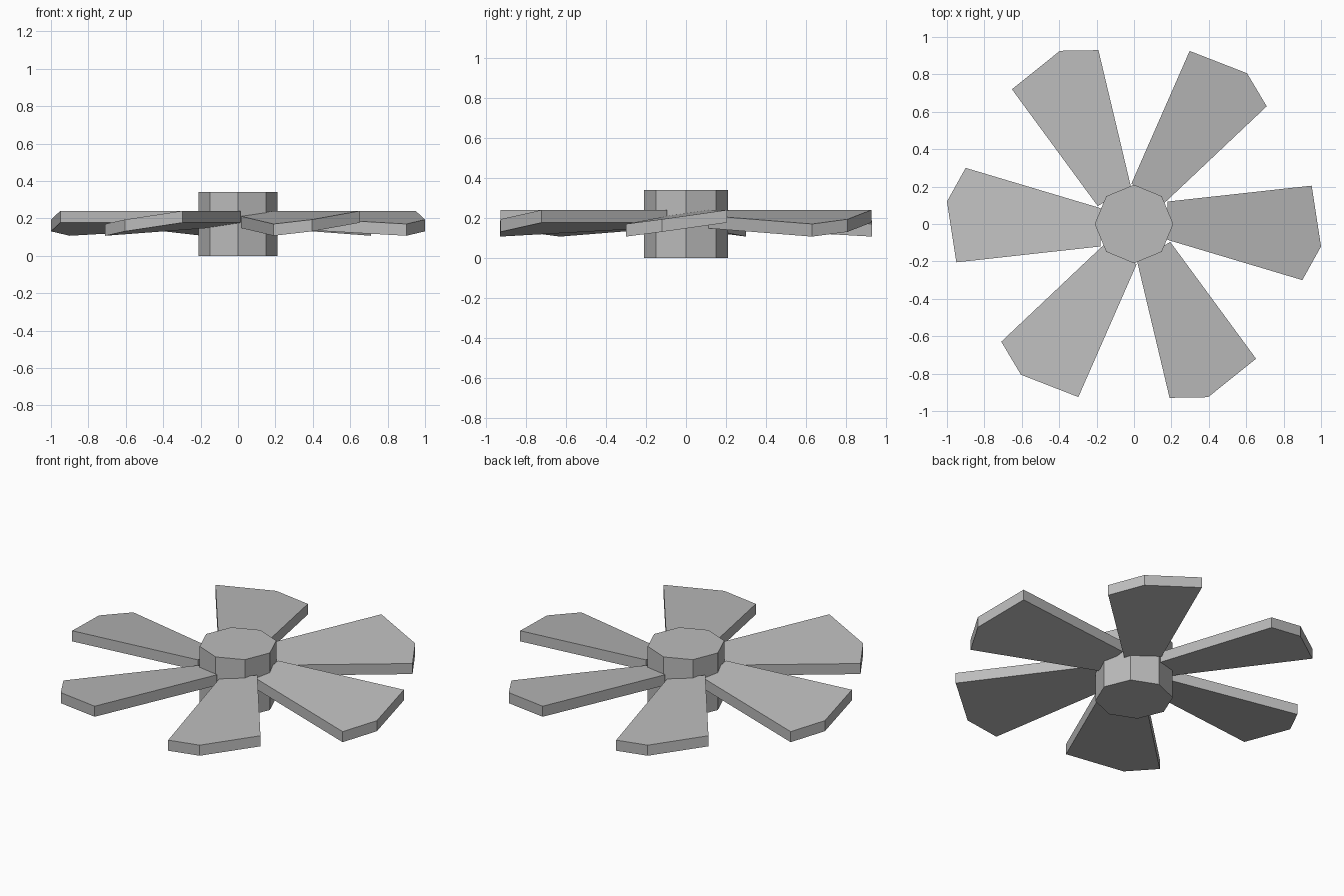
import bpy, bmesh, math
from mathutils import Matrix

if "Cube" in bpy.data.objects:
    bpy.data.objects.remove(bpy.data.objects["Cube"])

grey = bpy.data.materials.new("plain_grey")
grey.diffuse_color = (0.5, 0.5, 0.5, 1)
grey.use_nodes = True
grey.node_tree.nodes["Principled BSDF"].inputs["Base Color"].default_value = grey.diffuse_color


def prism(name, outline, top, bottom):
    """Closed prism over an outline; top and bottom give z for each (x, y)."""
    bm = bmesh.new()
    up = [bm.verts.new((x, y, top(x, y))) for x, y in outline]
    low = [bm.verts.new((x, y, bottom(x, y))) for x, y in outline]
    bm.faces.new(up)
    bm.faces.new(low[::-1])
    n = len(outline)
    for i in range(n):
        j = (i + 1) % n
        bm.faces.new((up[i], low[i], low[j], up[j]))
    bmesh.ops.recalc_face_normals(bm, faces=bm.faces)
    mesh = bpy.data.meshes.new(name)
    bm.to_mesh(mesh)
    bm.free()
    mesh.materials.append(grey)
    obj = bpy.data.objects.new(name, mesh)
    bpy.context.collection.objects.link(obj)
    return obj


# Octagonal hub
octagon = [(0.21 * math.cos(k * math.pi / 4), 0.21 * math.sin(k * math.pi / 4))
           for k in range(8)]
prism("hub", octagon, lambda x, y: 0.34, lambda x, y: 0.0)

# Pitched blade: level along its leading edge, sloping down to the trailing edge
blade_outline = [(0.18, 0.12), (0.18, -0.085), (0.90, -0.30), (1.0, -0.12), (0.95, 0.205)]


def blade_top(x, y):
    leading_y = 0.12 + (x - 0.18) * 0.11
    return 0.24 - 0.14 * (leading_y - y)


# Six blades around the hub
for k in range(6):
    blade = prism(f"blade_{k + 1}", blade_outline, blade_top,
                  lambda x, y: blade_top(x, y) - 0.063)
    blade.data.transform(Matrix.Rotation(k * math.pi / 3, 4, 'Z'))
